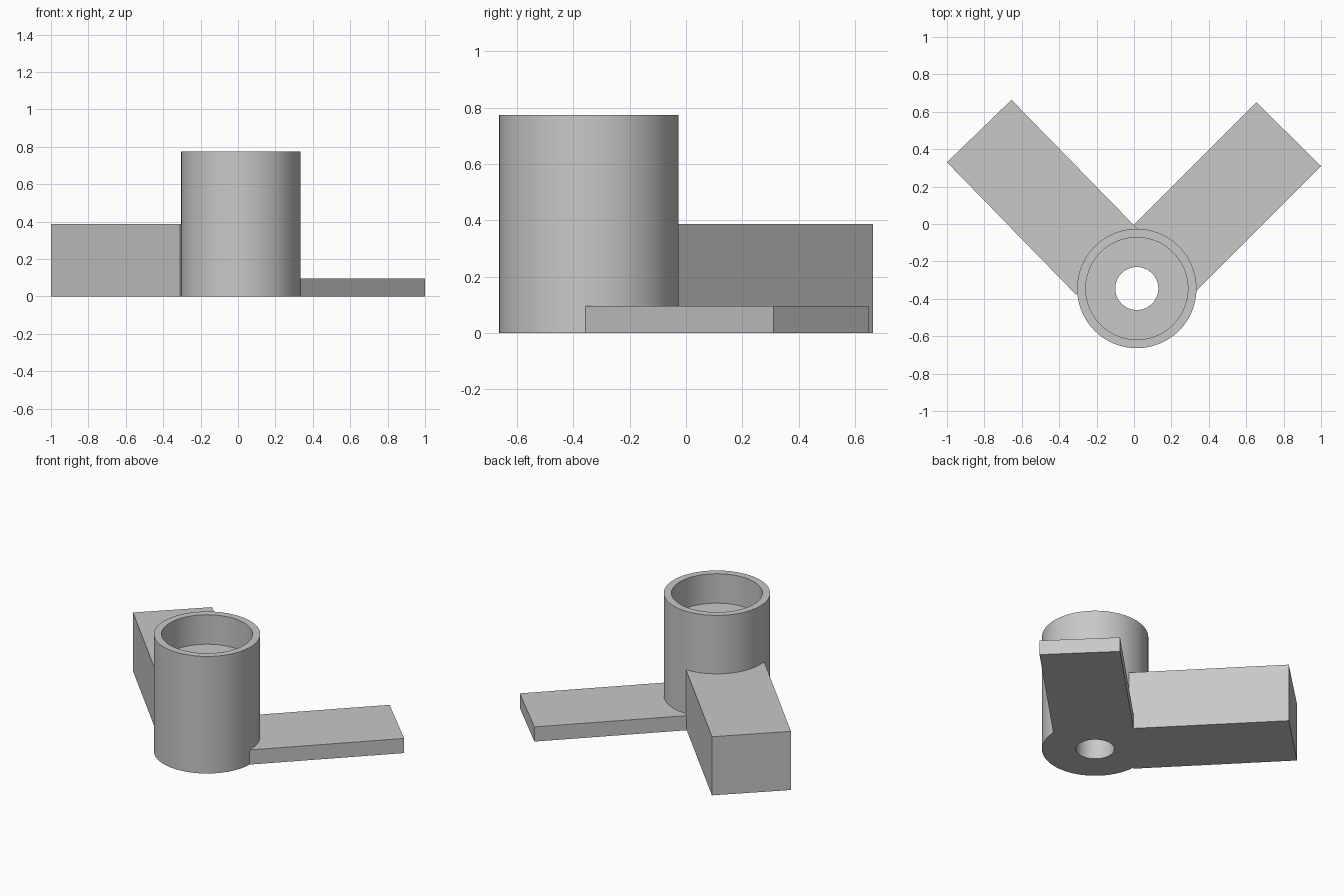
import bpy
import bmesh
from math import cos, sin, pi, radians
from mathutils import Vector

cube = bpy.data.objects.get("Cube")
if cube:
    bpy.data.objects.remove(cube, do_unlink=True)

grey = bpy.data.materials.new("light_grey")
grey.use_nodes = True
colour = (0.58, 0.58, 0.58, 1)
grey.diffuse_color = colour
grey.node_tree.nodes["Principled BSDF"].inputs["Base Color"].default_value = colour

HUB = Vector((0.015, -0.345, 0))
SIDES = 96


def finish(name, bm):
    bmesh.ops.recalc_face_normals(bm, faces=bm.faces)
    mesh = bpy.data.meshes.new(name)
    bm.to_mesh(mesh)
    bm.free()
    mesh.materials.append(grey)
    obj = bpy.data.objects.new(name, mesh)
    bpy.context.collection.objects.link(obj)
    return obj


def lathe(name, profile):
    """Revolve a closed (radius, height) profile around the hub axis."""
    bm = bmesh.new()
    rings = []
    for i in range(SIDES):
        a = 2 * pi * i / SIDES
        rings.append([bm.verts.new(HUB + Vector((r * cos(a), r * sin(a), z)))
                      for r, z in profile])
    n = len(profile)
    for i in range(SIDES):
        a, b = rings[i], rings[(i + 1) % SIDES]
        for j in range(n):
            k = (j + 1) % n
            bm.faces.new((a[j], b[j], b[k], a[k]))
    return finish(name, bm)


def prism(name, outline, height):
    """Extrude a flat outline up from the ground."""
    bm = bmesh.new()
    base = bm.faces.new([bm.verts.new((x, y, 0)) for x, y in outline])
    top = bmesh.ops.extrude_face_region(bm, geom=[base], use_keep_orig=True)
    moved = [v for v in top["geom"] if isinstance(v, bmesh.types.BMVert)]
    bmesh.ops.translate(bm, verts=moved, vec=(0, 0, height))
    return finish(name, bm)


# Hub: tube with a narrow through hole and a wide counterbore at the top
hub = lathe("hub", [(0.115, 0), (0.319, 0), (0.319, 0.775),
                    (0.273, 0.775), (0.273, 0.58), (0.115, 0.58)])

# Arms: a thick one on the right and a thin one on the left
arms = [
    prism("thick_arm", [(-1, 0.33), (-0.31, -0.378), (0.035, -0.043), (-0.655, 0.664)], 0.388),
    prism("thin_arm", [(1, 0.31), (0.655, 0.65), (-0.01, -0.015), (0.333, -0.357)], 0.097),
]

# Fuse the arms into the hub
for arm in arms:
    fuse = hub.modifiers.new("fuse_" + arm.name, "BOOLEAN")
    fuse.operation = "UNION"
    fuse.solver = "EXACT"
    fuse.object = arm
bpy.context.view_layer.objects.active = hub
hub.select_set(True)
for fuse in list(hub.modifiers):
    bpy.ops.object.modifier_apply(modifier=fuse.name)
for arm in arms:
    bpy.data.objects.remove(arm, do_unlink=True)
hub.name = "hub_with_arms"
bpy.ops.object.shade_smooth_by_angle(angle=radians(30))
